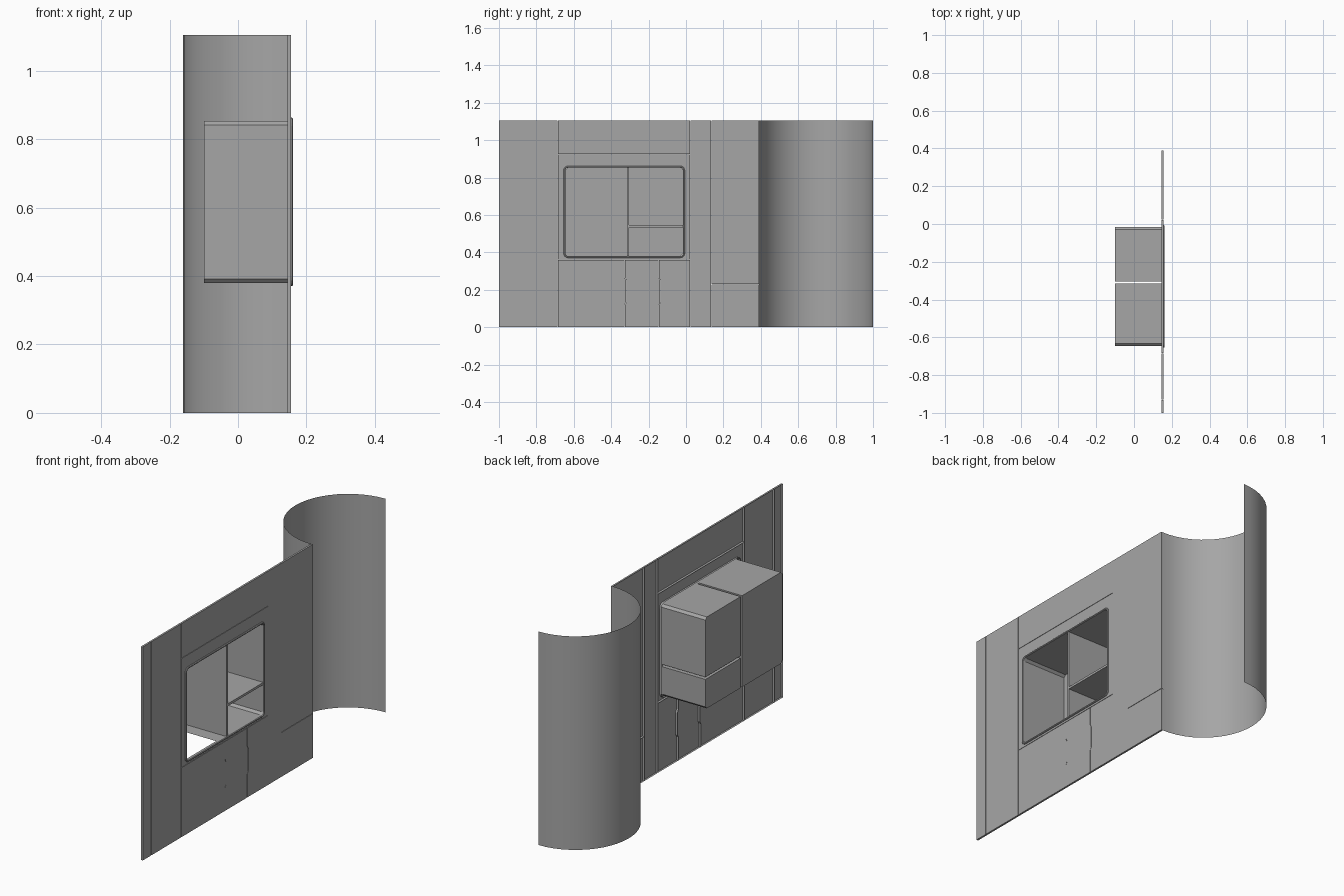
import bpy, bmesh, math

if "Cube" in bpy.data.objects:
    bpy.data.objects.remove(bpy.data.objects["Cube"])

FRONT, BACK, REAR = 0.155, 0.145, -0.10   # x of wall face, flange edge, niche back
LIP = 0.156                               # x of the niche openings
H = 1.105                                 # wall height
G = 0.001                                 # half of a panel joint

grey = bpy.data.materials.new("mid_grey")
grey.diffuse_color = (0.38, 0.38, 0.38, 1)
grey.use_nodes = True
grey.node_tree.nodes["Principled BSDF"].inputs["Base Color"].default_value = grey.diffuse_color


def finish(name, bm, smooth=False):
    me = bpy.data.meshes.new(name)
    bm.to_mesh(me)
    bm.free()
    me.materials.append(grey)
    ob = bpy.data.objects.new(name, me)
    bpy.context.collection.objects.link(ob)
    if smooth:
        for p in me.polygons:
            p.use_smooth = True
    return ob


def loop(bm, pts, x):
    return [bm.verts.new((x, y, z)) for y, z in pts]


def bridge(bm, a, b, skip=()):
    n = len(a)
    for i in range(n):
        if i not in skip:
            j = (i + 1) % n
            bm.faces.new((a[j], a[i], b[i], b[j]))


def rect(y0, y1, z0, z1, g=0.0):
    return [(y0 + g, z0 + g), (y1 - g, z0 + g), (y1 - g, z1 - g), (y0 + g, z1 - g)]


def round_rect(y0, y1, z0, z1, r, seg=4):
    pts = []
    for k, (cy, cz) in enumerate(rect(y0, y1, z0, z1, r)):
        for i in range(seg + 1):
            a = math.pi + (k + i / seg) * math.pi / 2
            pts.append((cy + r * math.cos(a), cz + r * math.sin(a)))
    return pts


def panel(name, pts, hole=None):
    """Thin front sheet with flanges folded to the back."""
    bm = bmesh.new()
    f, b = loop(bm, pts, FRONT), loop(bm, pts, BACK)
    bridge(bm, f, b)
    if hole:
        h = loop(bm, hole, FRONT)
        edges = [bm.edges.get((f[i - 1], f[i])) for i in range(len(f))]
        edges += [bm.edges.new((h[i - 1], h[i])) for i in range(len(h))]
        bmesh.ops.triangle_fill(bm, edges=edges, use_beauty=True, normal=(1, 0, 0))
    else:
        bm.faces.new(f)
    return finish(name, bm)


def niche(name, pts, skip=()):
    """Compartment open to the room."""
    bm = bmesh.new()
    f, b = loop(bm, pts, LIP), loop(bm, pts, REAR)
    bridge(bm, f, b, skip)
    bm.faces.new(b[::-1])
    return finish(name, bm)


# plain wall panels
J = 0.023
for name, y0, y1, z0, z1 in [
    ("edge_panel", -1 - G, -0.93, -G, H + G),
    ("side_panel", -0.93, -0.685, -G, H + G),
    ("header_panel", -0.685, J, 0.925, H + G),
    ("narrow_panel", J, 0.135, -G, H + G),
    ("end_panel_low", 0.135, 0.39 + G, -G, 0.23),
    ("end_panel_high", 0.135, 0.39 + G, 0.23, H + G),
]:
    panel(name, rect(y0, y1, z0, z1, G))

# panel around the opening
panel("opening_panel", rect(-0.685, J, 0.36, 0.925, G),
      round_rect(-0.65, -0.01, 0.375, 0.859, 0.02))


# lower panels with stepped joints
def joint(y, side):
    s = 0.008
    steps = [(0, 0), (0, 0.12), (s, 0.135), (s, 0.25), (0, 0.265), (0, 0.36 - G)]
    return [(y + d + side * G, z) for d, z in steps]


def straight(y):
    return [(y, 0), (y, 0.36 - G)]


for name, left, right in [
    ("lower_panel_left", straight(-0.685 + G), joint(-0.327, -1)),
    ("lower_panel_mid", joint(-0.327, 1), joint(-0.145, -1)),
    ("lower_panel_right", joint(-0.145, 1), straight(J - G)),
]:
    panel(name, right + left[::-1])

# raised rim round the opening: stepped section from outside to inside
bm = bmesh.new()
rings = []
for inset, x in [(0, BACK), (0, 0.158), (0.003, 0.161), (0.007, 0.161), (0.010, 0.158), (0.010, BACK)]:
    pts = round_rect(-0.655 + inset, -0.006 - inset, 0.371 + inset, 0.863 - inset, 0.025 - inset)
    rings.append(loop(bm, pts, x))
for a, b in zip(rings, rings[1:]):
    bridge(bm, b, a)
finish("opening_rim", bm)

# storage compartments with chamfered outer corners (tall one has an open floor)
c = 0.012
niche("tall_niche", [(-0.645, 0.38 + c), (-0.645 + c, 0.38), (-0.385, 0.38), (-0.316, 0.38),
                     (-0.316, 0.853), (-0.645 + c, 0.853), (-0.645, 0.853 - c)], skip=(1,))
niche("upper_niche", [(-0.304, 0.546), (-0.016, 0.546), (-0.016, 0.853 - c),
                      (-0.016 - c, 0.853), (-0.304, 0.853)])
niche("lower_niche", [(-0.304, 0.38), (-0.016 - c, 0.38), (-0.016, 0.38 + c),
                      (-0.016, 0.534), (-0.304, 0.534)])

# strips closing the gaps between compartments
for name, r in [("upright_divider", rect(-0.316, -0.304, 0.38, 0.853)),
                ("shelf_divider", rect(-0.304, -0.016, 0.534, 0.546))]:
    bm = bmesh.new()
    bm.faces.new(loop(bm, r, LIP))
    finish(name, bm)

# half-round wall, a single sheet
bm = bmesh.new()
R, N = 0.305, 24
low, high = [[bm.verts.new((BACK - R * math.sin(math.pi * i / N),
                            0.695 - R * math.cos(math.pi * i / N), z))
              for i in range(N + 1)] for z in (0, H)]
for i in range(N):
    bm.faces.new((low[i], low[i + 1], high[i + 1], high[i]))
finish("curved_wall", bm, smooth=True)
